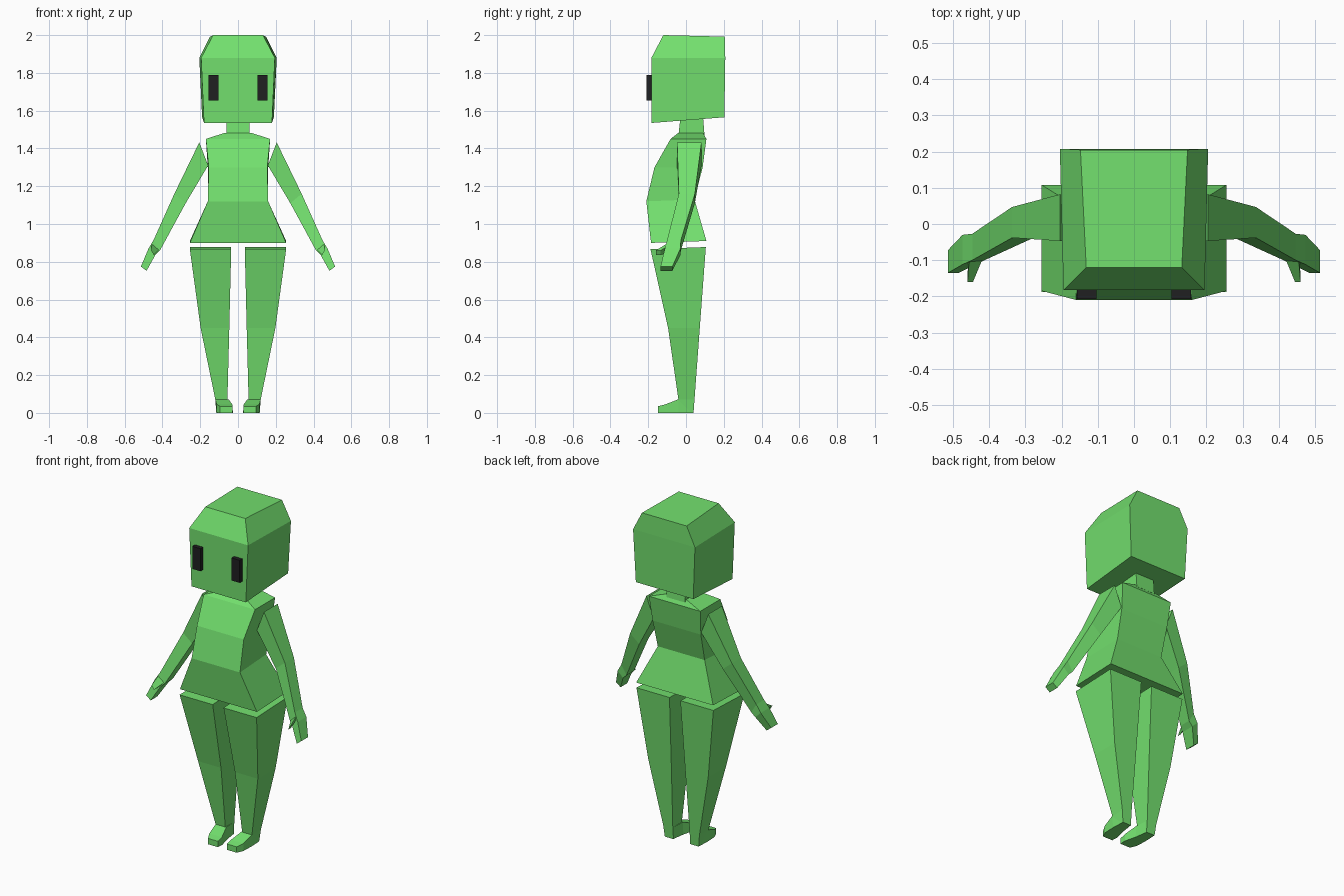
import bpy, bmesh
from mathutils import Vector


def material(name, rgb):
    m = bpy.data.materials.new(name)
    m.diffuse_color = (*rgb, 1)
    return m


GREEN = material("leaf_green", (0.17, 0.74, 0.155))
BLACK = material("eye_black", (0.014, 0.014, 0.015))


def loft(name, rings, mat=GREEN, side=1):
    """Join four-cornered rings into a closed flat-shaded solid; side=-1 mirrors in x."""
    bm = bmesh.new()
    loops = [[bm.verts.new((x * side, y, z)) for x, y, z in r] for r in rings]
    bm.faces.new(loops[0])
    bm.faces.new(loops[-1])
    for a, b in zip(loops, loops[1:]):
        for i in range(4):
            j = (i + 1) % 4
            bm.faces.new((a[i], a[j], b[j], b[i]))
    bmesh.ops.recalc_face_normals(bm, faces=bm.faces)
    me = bpy.data.meshes.new(name)
    bm.to_mesh(me)
    bm.free()
    me.materials.append(mat)
    ob = bpy.data.objects.new(name, me)
    bpy.context.collection.objects.link(ob)
    return ob


def level(xf, yf, zf, xb, yb, zb):
    """Symmetric ring: half width, y and z of its front and back edges."""
    return [(-xf, yf, zf), (xf, yf, zf), (xb, yb, zb), (-xb, yb, zb)]


def slab(x0, x1, yf, yb, zf, zb):
    """Off-centre ring with a front edge and a back edge."""
    return [(x0, yf, zf), (x1, yf, zf), (x1, yb, zb), (x0, yb, zb)]


def limb(xo, zo, xi, zi, yf, yb):
    """Ring across an arm: outer edge and inner edge, front to back."""
    return [(xo, yf, zo), (xo, yb, zo), (xi, yb, zi), (xi, yf, zi)]


# Head with sloped forehead and temples
loft("head", [level(0.18, -0.183, 1.535, 0.19, 0.203, 1.565),
              level(0.195, -0.183, 1.88, 0.205, 0.208, 1.88),
              level(0.132, -0.12, 2.0, 0.148, 0.205, 1.992)])

# Neck
loft("neck", [level(0.062, -0.04, 1.47, 0.062, 0.098, 1.47),
              level(0.062, -0.03, 1.56, 0.062, 0.09, 1.57)])

# Torso, flared at the hips and rising to the neck
loft("torso", [level(0.255, -0.185, 0.9, 0.255, 0.108, 0.91),
               level(0.16, -0.21, 1.12, 0.155, 0.045, 1.13),
               level(0.155, -0.167, 1.3, 0.16, 0.088, 1.3),
               level(0.17, -0.082, 1.45, 0.17, 0.108, 1.45),
               level(0.07, -0.04, 1.483, 0.07, 0.09, 1.483)])

for label, s in (("right", 1), ("left", -1)):
    # Eye block
    loft(label + "_eye", [slab(0.103, 0.157, -0.208, -0.178, z, z) for z in (1.655, 1.79)],
         BLACK, s)

    # Leg
    loft(label + "_leg", [slab(0.055, 0.112, -0.035, 0.04, 0.0, 0.0),
                          slab(0.056, 0.12, -0.04, 0.045, 0.07, 0.07),
                          slab(0.046, 0.198, -0.095, 0.073, 0.45, 0.45),
                          slab(0.036, 0.255, -0.188, 0.105, 0.867, 0.878)], side=s)

    # Foot, lofted from heel to toe
    loft(label + "_foot", [
        [(a, y, 0), (b, y, 0), (b2, y, h), (a2, y, h)]
        for y, a, b, a2, b2, h in ((0.03, 0.055, 0.112, 0.056, 0.115, 0.07),
                                   (-0.04, 0.045, 0.115, 0.05, 0.12, 0.072),
                                   (-0.11, 0.027, 0.112, 0.03, 0.113, 0.045),
                                   (-0.148, 0.03, 0.095, 0.03, 0.095, 0.035))], side=s)

    # Arm and hand
    loft(label + "_arm", [limb(0.205, 1.432, 0.158, 1.31, -0.047, 0.082),
                          limb(0.337, 1.16, 0.277, 1.11, -0.038, 0.047),
                          limb(0.447, 0.915, 0.413, 0.86, -0.1, -0.027),
                          limb(0.474, 0.87, 0.438, 0.835, -0.112, -0.03),
                          limb(0.514, 0.775, 0.484, 0.752, -0.135, -0.072)], side=s)

    # Thumb
    loft(label + "_thumb", [limb(0.455, 0.9, 0.418, 0.865, -0.095, -0.06),
                            limb(0.46, 0.86, 0.445, 0.835, -0.16, -0.135)], side=s)
